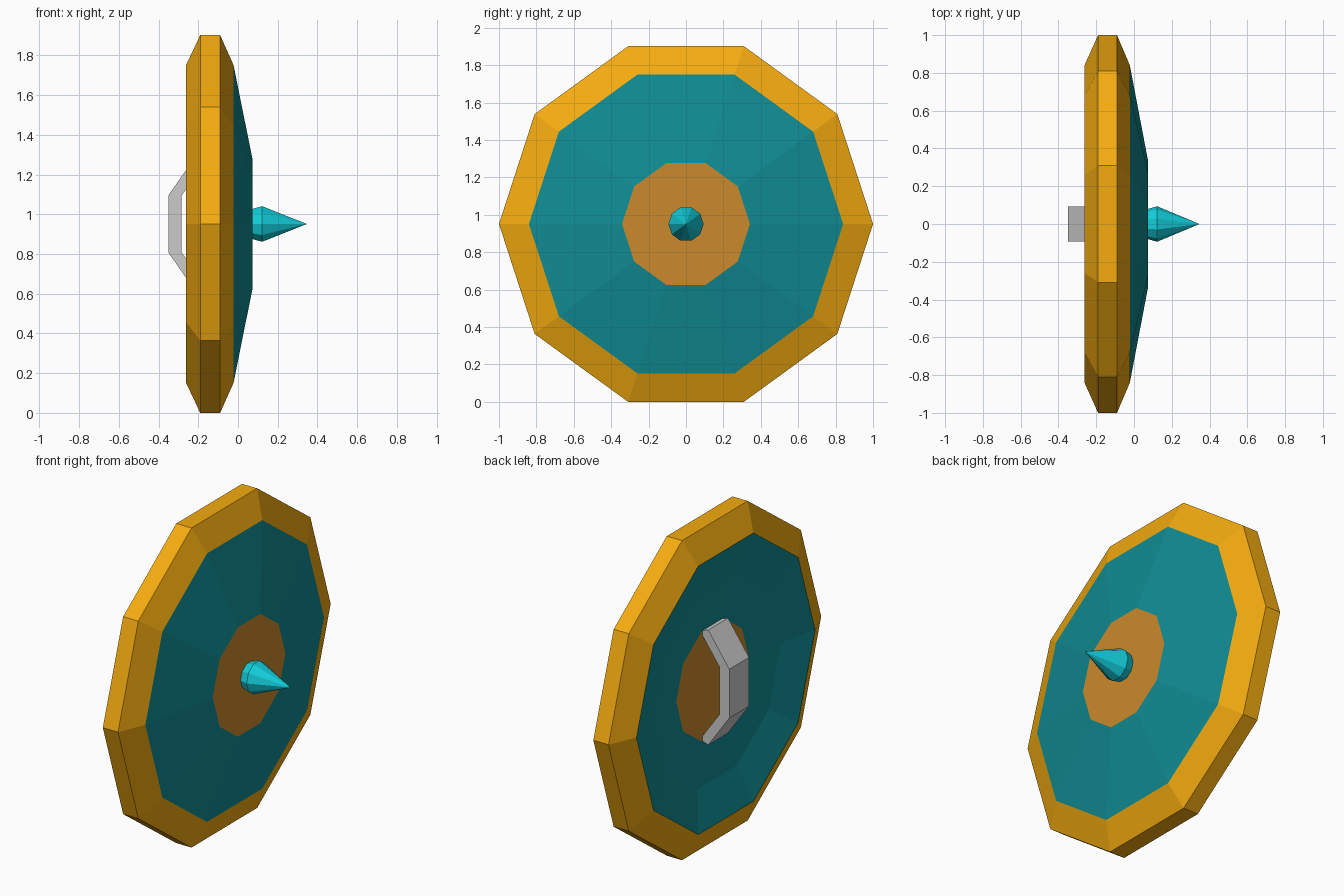
import bpy, bmesh, math

if "Cube" in bpy.data.objects:
    bpy.data.objects.remove(bpy.data.objects["Cube"])

SIDES = 10
CZ = math.sin(math.radians(72))  # centre height so a flat side rests on z = 0


def material(name, rgb):
    m = bpy.data.materials.new(name)
    m.diffuse_color = (*rgb, 1)
    m.use_nodes = True
    m.node_tree.nodes["Principled BSDF"].inputs["Base Color"].default_value = m.diffuse_color
    return m


def finish(name, bm, mat=None):
    bmesh.ops.recalc_face_normals(bm, faces=bm.faces)
    me = bpy.data.meshes.new(name)
    bm.to_mesh(me)
    bm.free()
    ob = bpy.data.objects.new(name, me)
    bpy.context.collection.objects.link(ob)
    if mat:
        me.materials.append(mat)
    return ob


def lathe(name, profile, mat):
    """Ten-sided turning of (x, radius) points about the x axis; radius 0 is a point."""
    bm = bmesh.new()
    rings = []
    for x, r in profile:
        n = SIDES if r else 1
        rings.append([bm.verts.new((x, r * math.cos(i * math.tau / SIDES),
                                    CZ + r * math.sin(i * math.tau / SIDES)))
                      for i in range(n)])
    for a, b in zip(rings, rings[1:]):
        for i in range(SIDES):
            j = (i + 1) % SIDES
            quad = [a[i % len(a)], a[j % len(a)], b[j % len(b)], b[i % len(b)]]
            bm.faces.new(list(dict.fromkeys(quad)))
    return finish(name, bm, mat)


gold = material("gold", (0.91, 0.41, 0.005))
teal = material("teal", (0.005, 0.264, 0.296))
bronze = material("bronze", (0.604, 0.253, 0.025))
cyan = material("cyan", (0.006, 0.604, 0.694))

# Bevelled outer rim
lathe("rim", [(-0.262, 0.84), (-0.19, 1), (-0.09, 1), (-0.022, 0.84)], gold)

# Domed front panel and dished back panel
lathe("front_panel", [(-0.022, 0.84), (0.073, 0.342)], teal)
lathe("back_panel", [(-0.262, 0.84), (-0.206, 0.60), (-0.175, 0.342)], teal)

# Flat centre plates on both sides
lathe("front_centre_plate", [(0.073, 0.342), (0.073, 0)], bronze)
lathe("back_centre_plate", [(-0.175, 0.342), (-0.175, 0)], bronze)

# Centre spike
lathe("spike", [(0.073, 0), (0.073, 0.08), (0.122, 0.094), (0.347, 0)], cyan)

# Strap handle on the back: half profile mirrored about the centre height
half_outer = [(-0.175, 0.33), (-0.212, 0.342), (-0.35, 0.145)]
half_inner = [(-0.285, 0.142), (-0.175, 0.297)]
outline = (half_outer + [(x, -z) for x, z in reversed(half_outer)]
           + [(x, -z) for x, z in reversed(half_inner)] + half_inner)
bm = bmesh.new()
face = bm.faces.new([bm.verts.new((x, -0.093, CZ + z)) for x, z in outline])
ext = bmesh.ops.extrude_face_region(bm, geom=[face], use_keep_orig=True)
bmesh.ops.translate(bm, vec=(0, 0.186, 0),
                    verts=[v for v in ext["geom"] if isinstance(v, bmesh.types.BMVert)])
finish("handle", bm)
